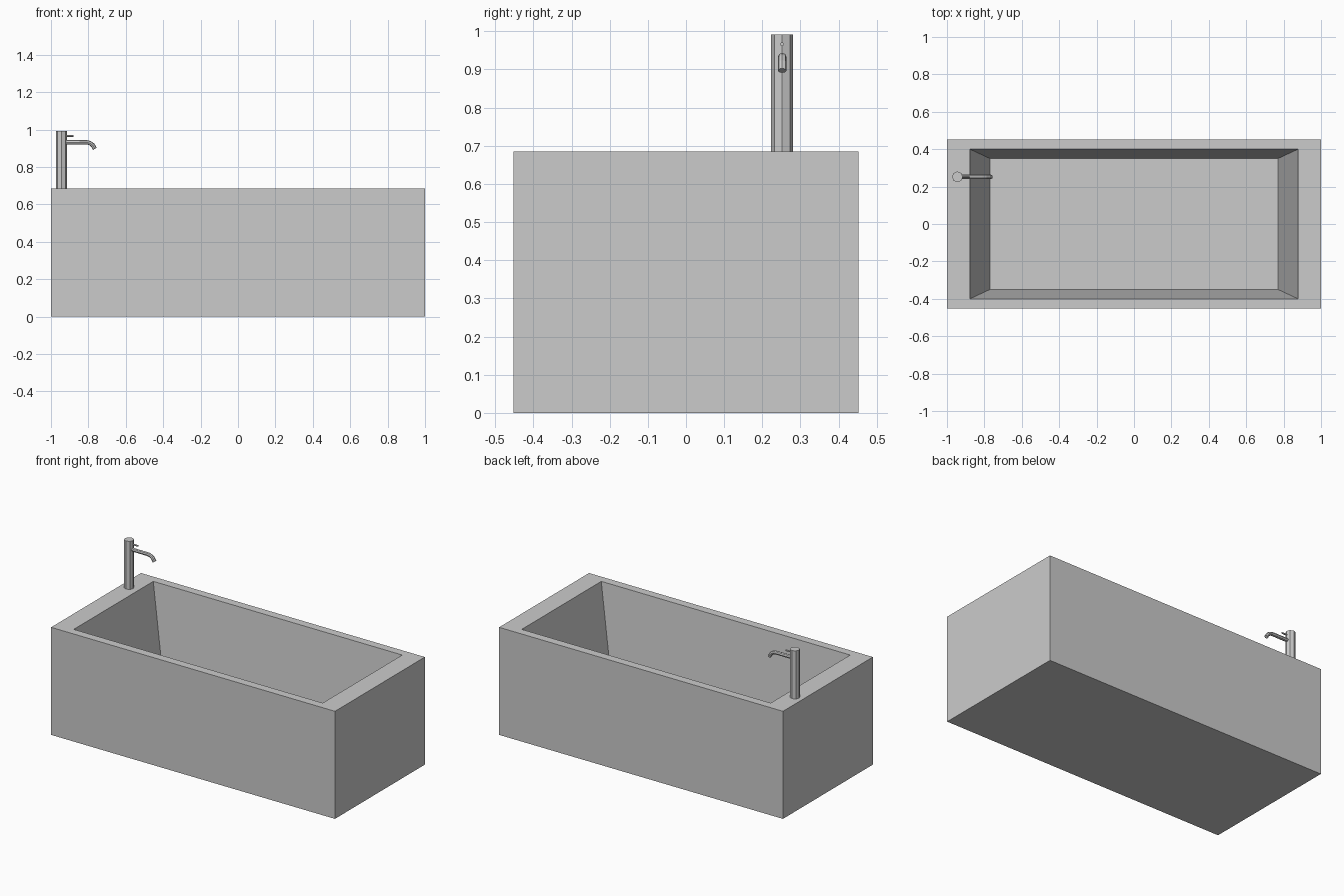
import bpy, bmesh, math

if "Cube" in bpy.data.objects:
    bpy.data.objects.remove(bpy.data.objects["Cube"])


def mesh_object(name, bm):
    bmesh.ops.recalc_face_normals(bm, faces=bm.faces)
    me = bpy.data.meshes.new(name)
    bm.to_mesh(me)
    bm.free()
    ob = bpy.data.objects.new(name, me)
    bpy.context.collection.objects.link(ob)
    return ob


def cylinder(name, loc, radius, height, rot=(0, 0, 0), sides=8):
    bpy.ops.mesh.primitive_cylinder_add(vertices=sides, radius=radius, depth=height,
                                        location=loc, rotation=rot)
    bpy.context.object.name = name
    return bpy.context.object


# Tub: rectangular rings joined from outer base, over the rim, to the inner floor
TOP, FLOOR = 0.685, 0.09
rings = [(1.0, 0.4525, 0), (1.0, 0.4525, TOP), (0.877, 0.4, TOP), (0.77, 0.35, FLOOR)]
bm = bmesh.new()
loops = [[bm.verts.new((sx * x, sy * y, z)) for sx, sy in ((-1, -1), (1, -1), (1, 1), (-1, 1))]
         for x, y, z in rings]
for a, b in zip(loops, loops[1:]):
    for i in range(4):
        j = (i + 1) % 4
        bm.faces.new((a[i], a[j], b[j], b[i]))
bm.faces.new(loops[0])
bm.faces.new(loops[-1])
mesh_object("bathtub", bm)

# Drain cover on the tub floor
cylinder("drain", (0, 0.228, FLOOR + 0.002), 0.054, 0.008)

# Tap column and small lever
TX, TY = -0.944, 0.252
cylinder("tap_column", (TX, TY, (TOP + 0.991) / 2), 0.029, 0.991 - TOP)
cylinder("tap_lever", (-0.904, TY, 0.966), 0.005, 0.048, (0, math.pi / 2, 0))

# Spout: straight tube curving down at the end
path = [(-0.93, 0.932), (-0.81, 0.932), (-0.792, 0.928), (-0.777, 0.917), (-0.765, 0.897)]
cu = bpy.data.curves.new("tap_spout", "CURVE")
cu.dimensions = "3D"
cu.bevel_depth = 0.0115
cu.bevel_resolution = 2
cu.use_fill_caps = True
sp = cu.splines.new("POLY")
sp.points.add(len(path) - 1)
for p, (x, z) in zip(sp.points, path):
    p.co = (x, TY, z, 1)
sp.use_smooth = False
bpy.context.collection.objects.link(bpy.data.objects.new("tap_spout", cu))
